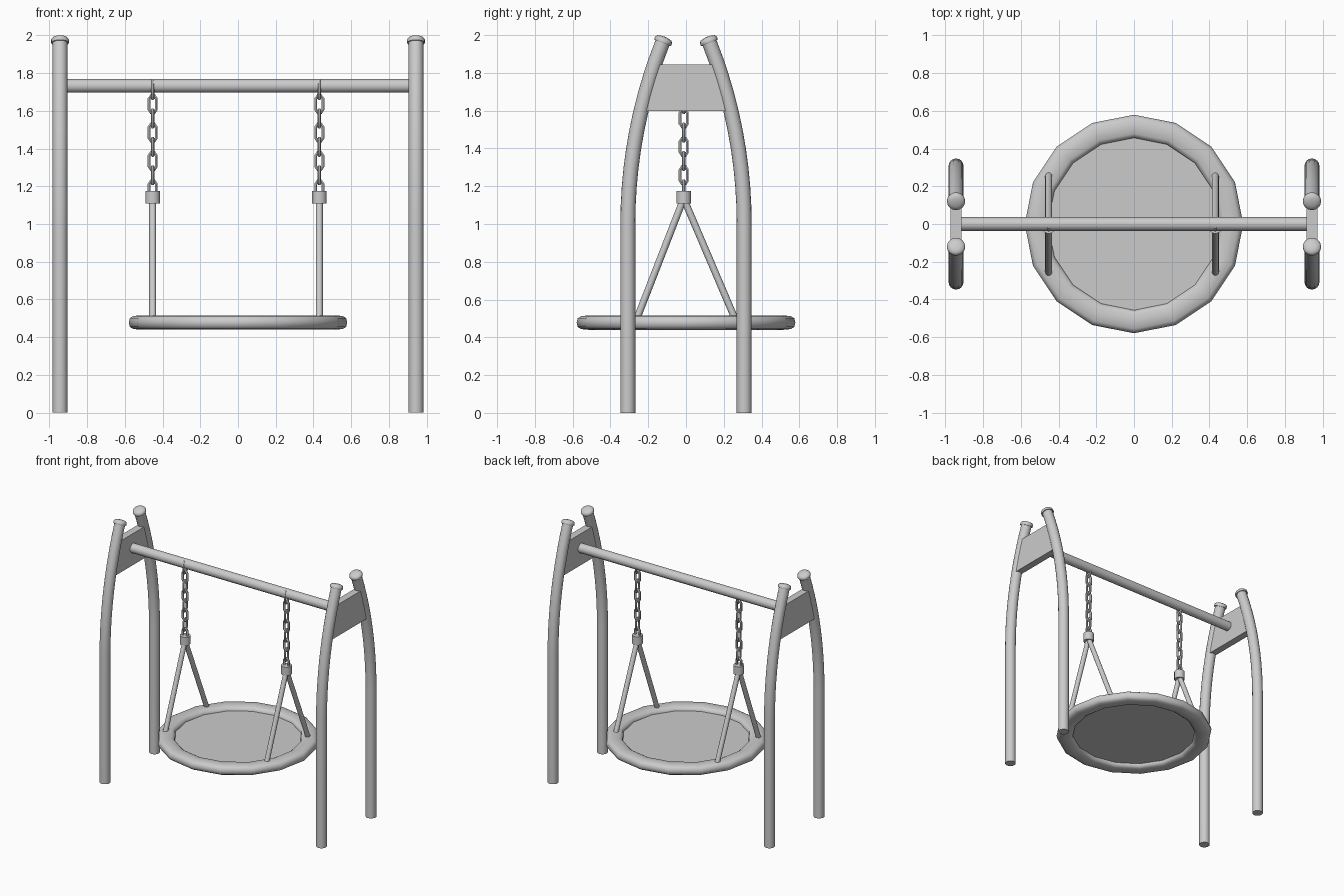
import bpy, bmesh, math
from mathutils import Vector

if "Cube" in bpy.data.objects:
    bpy.data.objects.remove(bpy.data.objects["Cube"])


def finish(ob, angle=40):
    bpy.ops.object.select_all(action='DESELECT')
    ob.select_set(True)
    bpy.context.view_layer.objects.active = ob
    if ob.type == 'CURVE':
        bpy.ops.object.convert(target='MESH')
        ob = bpy.context.object
    bpy.ops.object.shade_smooth_by_angle(angle=math.radians(angle))
    return ob


def tube(name, pts, r, res=6, cyclic=False):
    """Round bar along a path of points."""
    cu = bpy.data.curves.new(name, 'CURVE')
    cu.dimensions = '3D'
    sp = cu.splines.new('POLY')
    sp.points.add(len(pts) - 1)
    for p, co in zip(sp.points, pts):
        p.co = (*co, 1)
    sp.use_cyclic_u = cyclic
    cu.bevel_depth = r
    cu.bevel_resolution = res
    cu.use_fill_caps = True
    ob = bpy.data.objects.new(name, cu)
    bpy.context.collection.objects.link(ob)
    return finish(ob)


def mesh_object(name, bm, angle=40):
    bmesh.ops.remove_doubles(bm, verts=bm.verts, dist=1e-5)
    bmesh.ops.recalc_face_normals(bm, faces=bm.faces)
    me = bpy.data.meshes.new(name)
    bm.to_mesh(me)
    bm.free()
    ob = bpy.data.objects.new(name, me)
    bpy.context.collection.objects.link(ob)
    return finish(ob, angle)


def lathe(name, profile, loc, steps=16, closed=False, angle=40):
    """Turn an (r, z) profile around the z axis."""
    bm = bmesh.new()
    vs = [bm.verts.new((r, 0, z)) for r, z in profile]
    es = [bm.edges.new(p) for p in zip(vs, vs[1:])]
    if closed:
        es.append(bm.edges.new((vs[-1], vs[0])))
    bmesh.ops.spin(bm, geom=vs + es, cent=(0, 0, 0), axis=(0, 0, 1),
                   angle=math.tau, steps=steps)
    ob = mesh_object(name, bm, angle)
    ob.location = loc
    return ob


POST_X, LEG_Y, BEND_Z, BEND_R, BEND_A = 0.943, 0.308, 1.0, 2.6, 0.38

for sx, side in ((-1, "left"), (1, "right")):
    x = sx * POST_X
    for sy, end in ((-1, "front"), (1, "back")):
        # leg: straight below, bending inwards above
        path = [(x, sy * LEG_Y, 0)]
        for i in range(11):
            a = BEND_A * i / 10
            path.append((x, sy * (LEG_Y - BEND_R * (1 - math.cos(a))),
                         BEND_Z + BEND_R * math.sin(a)))
        tube(f"{side}_{end}_leg", path, 0.0395)
        # domed cap on the leg tip
        cap = lathe(f"{side}_{end}_leg_cap",
                    [(0, -.006), (.046, -.006), (.048, -.002), (.048, .012),
                     (.04, .022), (.022, .027), (0, .029)], path[-1])
        cap.rotation_euler.x = sy * BEND_A

    # plate joining the two legs
    bm = bmesh.new()
    f = bm.faces.new([bm.verts.new((x - 0.028, y, z)) for y, z in
                      ((-.235, 1.597), (.235, 1.597), (.17, 1.845), (-.17, 1.845))])
    ext = bmesh.ops.extrude_face_region(bm, geom=[f], use_keep_orig=True)
    bmesh.ops.translate(bm, vec=(0.056, 0, 0),
                        verts=[v for v in ext["geom"] if isinstance(v, bmesh.types.BMVert)])
    mesh_object(f"{side}_plate", bm, 20)

    # hanging point of the chain
    hang = Vector((-0.0105 + sx * 0.4415, -0.012, 0))

    # chain of octagonal links, turned alternately
    w, h, c = 0.019, 0.046, 0.011
    outline = [(w, h - c - .006), (w - c, h), (c - w, h), (-w, h - c - .006),
               (-w, c + .006 - h), (c - w, -h), (w - c, -h), (w, c + .006 - h)]
    for i in range(8):
        axis = Vector((0, 1, 0)) if i % 2 == 0 else Vector((1, 0, 0))
        mid = hang + Vector((0, 0, 1.71 - 0.0753 * i))
        tube(f"{side}_chain_link_{i + 1}",
             [mid + axis * u + Vector((0, 0, v)) for u, v in outline],
             0.009, res=1, cyclic=True)

    # collar under the chain
    lathe(f"{side}_collar", [(0, 1.108), (.039, 1.108), (.039, 1.174), (0, 1.174)], hang)

    # two slanted rods down to the seat ring
    for sy, end in ((-1, "front"), (1, "back")):
        tube(f"{side}_{end}_rod", [(hang.x, hang.y + sy * 0.004, 1.125),
                                   (hang.x, sy * 0.268, 0.478)], 0.0185, res=4)

# top bar
tube("top_bar", [(-0.918, 0, 1.732), (0.918, 0, 1.732)], 0.0365)


# padded seat ring with rounded section
def soft(v):
    return math.copysign(abs(v) ** 0.7, v)


section = [(0.517 + 0.062 * soft(math.cos(a)), 0.038 * soft(math.sin(a)))
           for a in (math.tau * i / 12 for i in range(12))]
lathe("seat_ring", section, (0, 0, 0.478), closed=True, angle=60)

# flat seat
lathe("seat", [(0, -.005), (.475, -.005), (.475, .005), (0, .005)], (0, 0, 0.478))
